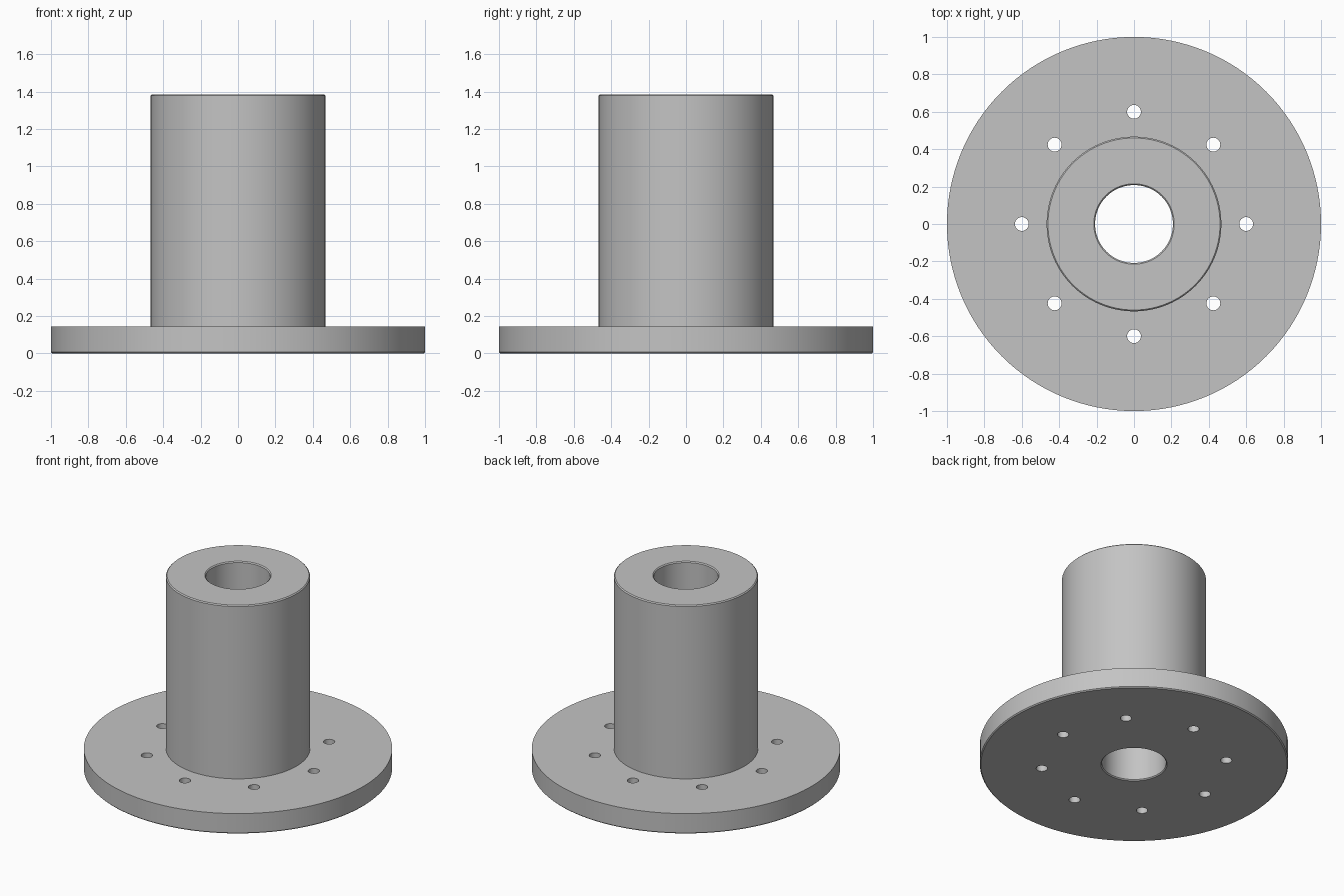
import bpy
import bmesh
from math import cos, sin, pi, radians
from mathutils import Matrix

default = bpy.data.objects.get("Cube")
if default:
    bpy.data.objects.remove(default, do_unlink=True)

# Main dimensions
FLANGE_R, FLANGE_H = 1.0, 0.145
SLEEVE_R, TOP = 0.467, 1.385
BORE_R, EDGE = 0.208, 0.007
HOLE_R, HOLE_RING, HOLES = 0.037, 0.6, 8
SEGMENTS = 128

# Plain grey metal
steel = bpy.data.materials.new("grey_steel")
steel.use_nodes = True
grey = (0.55, 0.55, 0.55, 1)
steel.diffuse_color = grey
bsdf = next(n for n in steel.node_tree.nodes if n.type == 'BSDF_PRINCIPLED')
bsdf.inputs["Base Color"].default_value = grey


def make_object(name, bm):
    mesh = bpy.data.meshes.new(name)
    bm.to_mesh(mesh)
    bm.free()
    mesh.materials.append(steel)
    obj = bpy.data.objects.new(name, mesh)
    bpy.context.collection.objects.link(obj)
    return obj


def lathe(name, profile):
    """Revolve a closed (radius, height) profile around z."""
    bm = bmesh.new()
    verts = [bm.verts.new((r, 0, z)) for r, z in profile]
    edges = [bm.edges.new((a, b)) for a, b in zip(verts, verts[1:] + verts[:1])]
    bmesh.ops.spin(bm, geom=verts + edges, cent=(0, 0, 0), axis=(0, 0, 1),
                   angle=2 * pi, steps=SEGMENTS, use_merge=False)
    bmesh.ops.remove_doubles(bm, verts=bm.verts[:], dist=1e-4)
    bmesh.ops.recalc_face_normals(bm, faces=bm.faces[:])
    return make_object(name, bm)


# Flange and sleeve turned as one piece, with small chamfers on the rims
body = lathe("flanged_sleeve", [
    (BORE_R + EDGE, 0),
    (FLANGE_R - EDGE, 0),
    (FLANGE_R, EDGE),
    (FLANGE_R, FLANGE_H),
    (SLEEVE_R, FLANGE_H),
    (SLEEVE_R, TOP - EDGE),
    (SLEEVE_R - EDGE, TOP),
    (BORE_R + EDGE, TOP),
    (BORE_R, TOP - EDGE),
    (BORE_R, EDGE),
])

# Ring of bolt holes drilled through the flange
bm = bmesh.new()
for i in range(HOLES):
    a = 2 * pi * i / HOLES
    spot = Matrix.Translation((HOLE_RING * cos(a), HOLE_RING * sin(a), FLANGE_H / 2))
    bmesh.ops.create_cone(bm, cap_ends=True, segments=32, radius1=HOLE_R,
                          radius2=HOLE_R, depth=FLANGE_H * 2, matrix=spot)
drill = make_object("bolt_hole_cutter", bm)
drill.hide_render = True

cut = body.modifiers.new("bolt_holes", 'BOOLEAN')
cut.operation = 'DIFFERENCE'
cut.solver = 'EXACT'
cut.object = drill

bpy.ops.object.select_all(action='DESELECT')
body.select_set(True)
bpy.context.view_layer.objects.active = body
bpy.ops.object.modifier_apply(modifier=cut.name)
bpy.data.objects.remove(drill, do_unlink=True)

# Smooth round walls, crisp rims
bpy.ops.object.shade_smooth_by_angle(angle=radians(30))
